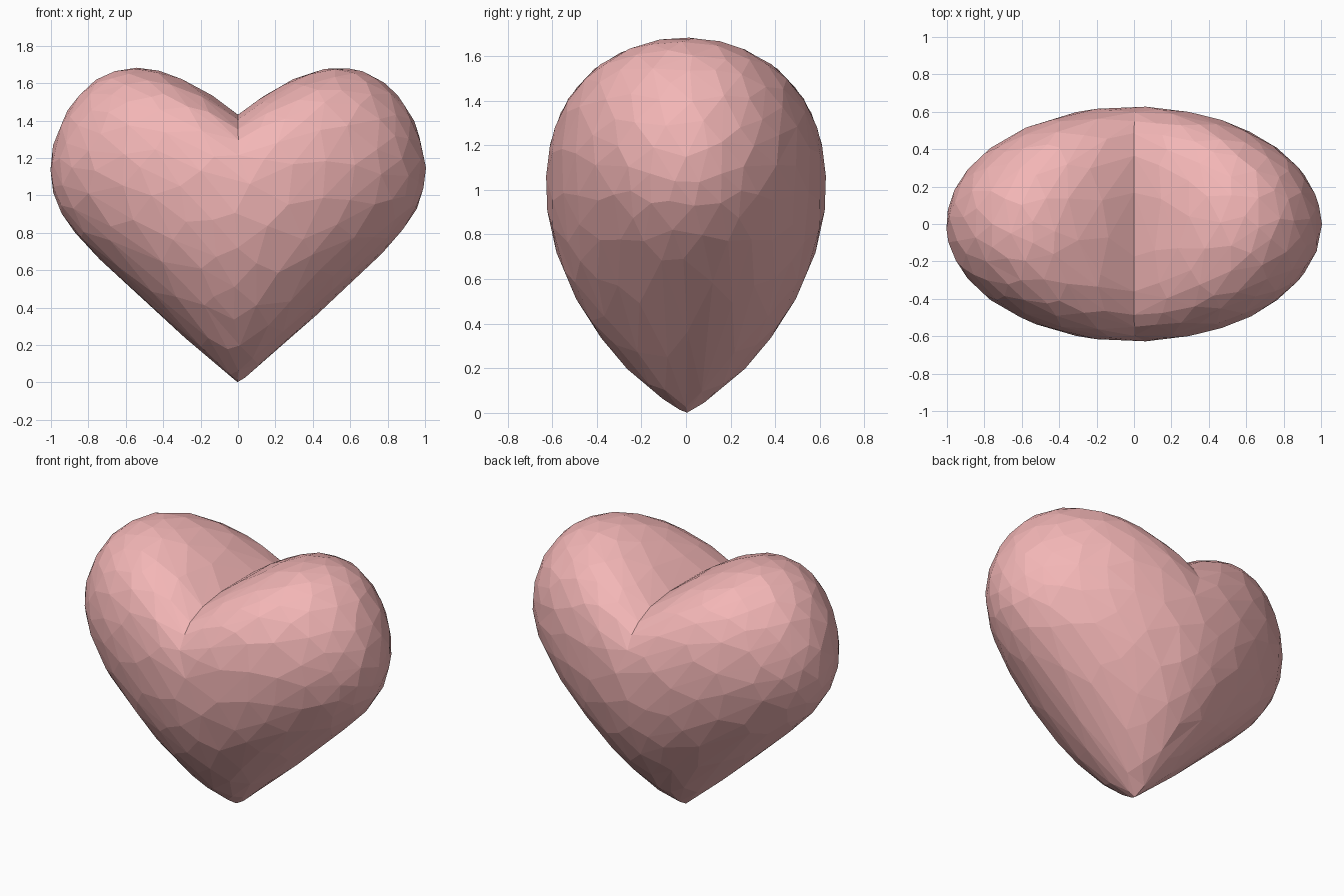
import bpy, bmesh
from math import hypot, sqrt

if "Cube" in bpy.data.objects:
    bpy.data.objects.remove(bpy.data.objects["Cube"])

HALF_DEPTH, HALF_HEIGHT = 0.627, 0.717


def lift(r):
    # Upward bend that turns a ball into lobes, a notch and a pointed tip
    return 0.77 * r - 0.35 * r ** 3


def heart_point(x, y, z):
    ax = abs(x)
    upper = lift(ax) + 0.3 * y * y * (1 - ax)   # creased valley between the lobes
    lower = lift(hypot(ax, 0.42 * y))           # cone-like tip
    w = min(max(0.5 + z, 0), 1)
    return (x * 1.002, y * HALF_DEPTH,
            HALF_HEIGHT * (1 + z) + upper * w + lower * (1 - w))


# Ball, split along the centre so the valley has a clean crease
bm = bmesh.new()
bmesh.ops.create_icosphere(bm, subdivisions=5, radius=1)
bmesh.ops.bisect_plane(bm, geom=bm.verts[:] + bm.edges[:] + bm.faces[:],
                       plane_co=(0, 0, 0), plane_no=(1, 0, 0), dist=0.001)
bmesh.ops.triangulate(bm, faces=bm.faces[:])
for v in bm.verts:
    v.co = heart_point(*v.co.normalized())

mesh = bpy.data.meshes.new("heart")
bm.to_mesh(mesh)
bm.free()
heart = bpy.data.objects.new("heart", mesh)
bpy.context.collection.objects.link(heart)

# Reduce to irregular low-poly facets
facets = heart.modifiers.new("facets", 'DECIMATE')
facets.ratio = 660 / len(mesh.polygons)

# Pink colour
pink = bpy.data.materials.new("pink")
pink.diffuse_color = (0.9, 0.47, 0.47, 1)
pink.use_nodes = True
pink.node_tree.nodes["Principled BSDF"].inputs["Base Color"].default_value = pink.diffuse_color
mesh.materials.append(pink)
